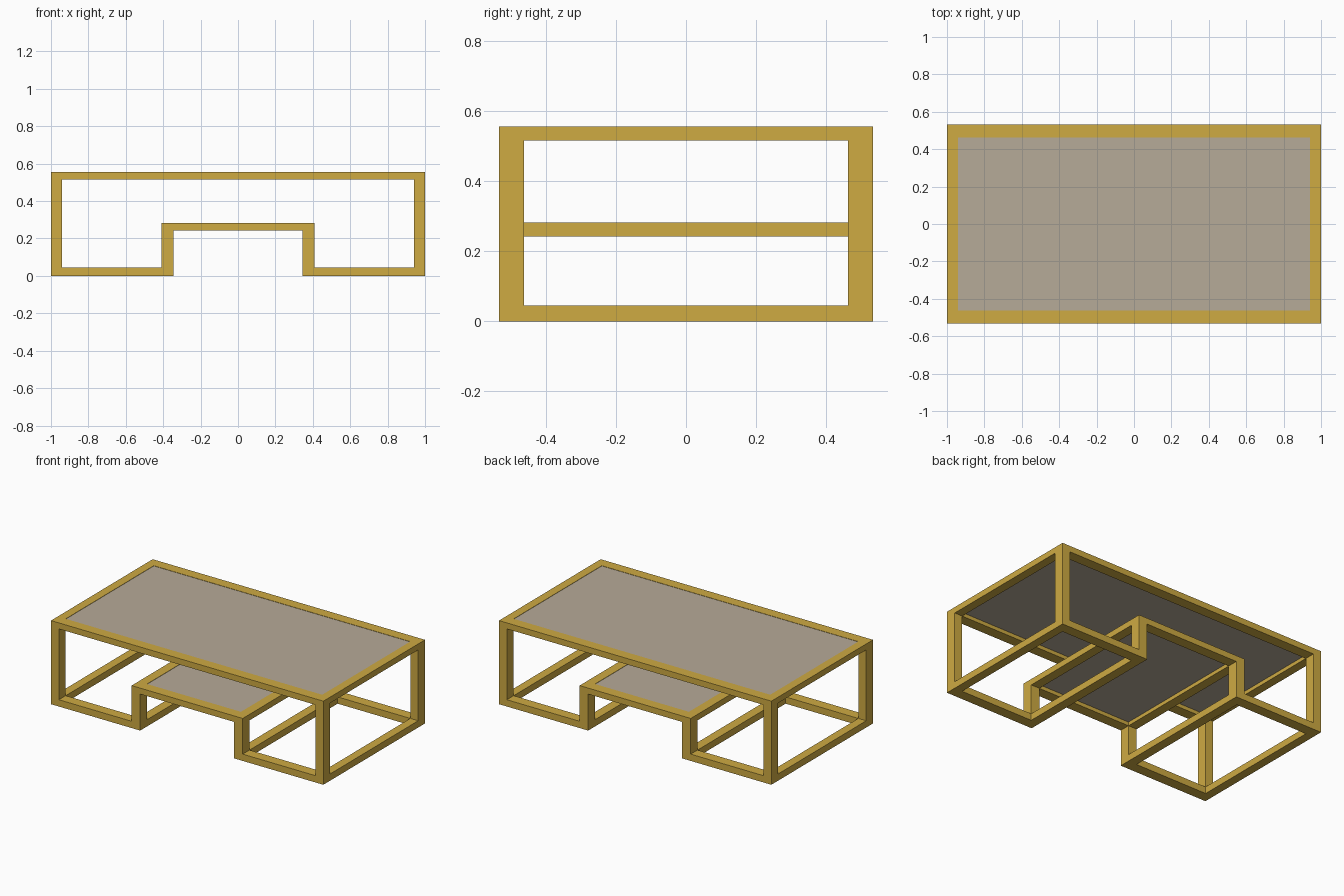
import bpy, bmesh

if "Cube" in bpy.data.objects:
    bpy.data.objects.remove(bpy.data.objects["Cube"])

HALF_Y, IN_Y = 0.533, 0.462      # outer and inner depth of the frame


def material(name, rgb):
    m = bpy.data.materials.new(name)
    m.diffuse_color = (*rgb, 1)
    m.use_nodes = True
    m.node_tree.nodes["Principled BSDF"].inputs["Base Color"].default_value = m.diffuse_color
    return m


gold = material("brushed gold", (0.62, 0.405, 0.055))
stone = material("warm grey panel", (0.47, 0.405, 0.315))


def finish(bm, name, mat, mirror=None):
    bmesh.ops.recalc_face_normals(bm, faces=bm.faces)
    me = bpy.data.meshes.new(name)
    bm.to_mesh(me)
    bm.free()
    me.materials.append(mat)
    ob = bpy.data.objects.new(name, me)
    bpy.context.collection.objects.link(ob)
    if mirror is not None:
        mod = ob.modifiers.new("Mirror", "MIRROR")
        mod.use_axis = [i == mirror for i in range(3)]
        mod.use_mirror_merge = False
    return ob


def box(name, mat, x, y, z, mirror=None):
    bm = bmesh.new()
    bmesh.ops.create_cube(bm, size=1)
    for v in bm.verts:
        v.co = [(a[0] + a[1]) / 2 + c * (a[1] - a[0]) for a, c in zip((x, y, z), v.co)]
    return finish(bm, name, mat, mirror)


# Front and back frames: one closed band, extruded in depth and mirrored
outer = [(-1, .555), (1, .555), (1, 0), (.345, 0),
         (.345, .242), (-.345, .242), (-.345, 0), (-1, 0)]
inner = [(-.942, .515), (.942, .515), (.942, .045), (.408, .045),
         (.408, .282), (-.408, .282), (-.408, .045), (-.942, .045)]
bm = bmesh.new()
vo, vi = [[bm.verts.new((x, -HALF_Y, z)) for x, z in loop] for loop in (outer, inner)]
n = len(outer)
band = [bm.faces.new((vo[i], vo[(i + 1) % n], vi[(i + 1) % n], vi[i])) for i in range(n)]
ext = bmesh.ops.extrude_face_region(bm, geom=band, use_keep_orig=True)
for v in ext["geom"]:
    if isinstance(v, bmesh.types.BMVert):
        v.co.y = -IN_Y
finish(bm, "front_and_back_frame", gold, mirror=1)

# Rails running front to back, mirrored left and right
for name, x, z in (("top_side_rail", (.942, 1), (.515, .555)),
                   ("outer_floor_rail", (.942, 1), (0, .045)),
                   ("inner_floor_rail", (.345, .408), (0, .045)),
                   ("shelf_side_rail", (.345, .408), (.242, .282))):
    box(name, gold, x, (-IN_Y, IN_Y), z, mirror=0)

# Table top and lower shelf panels, set just below the frame surface
box("table_top_panel", stone, (-.942, .942), (-IN_Y, IN_Y), (.54, .553))
box("shelf_panel", stone, (-.345, .345), (-IN_Y, IN_Y), (.267, .28))
